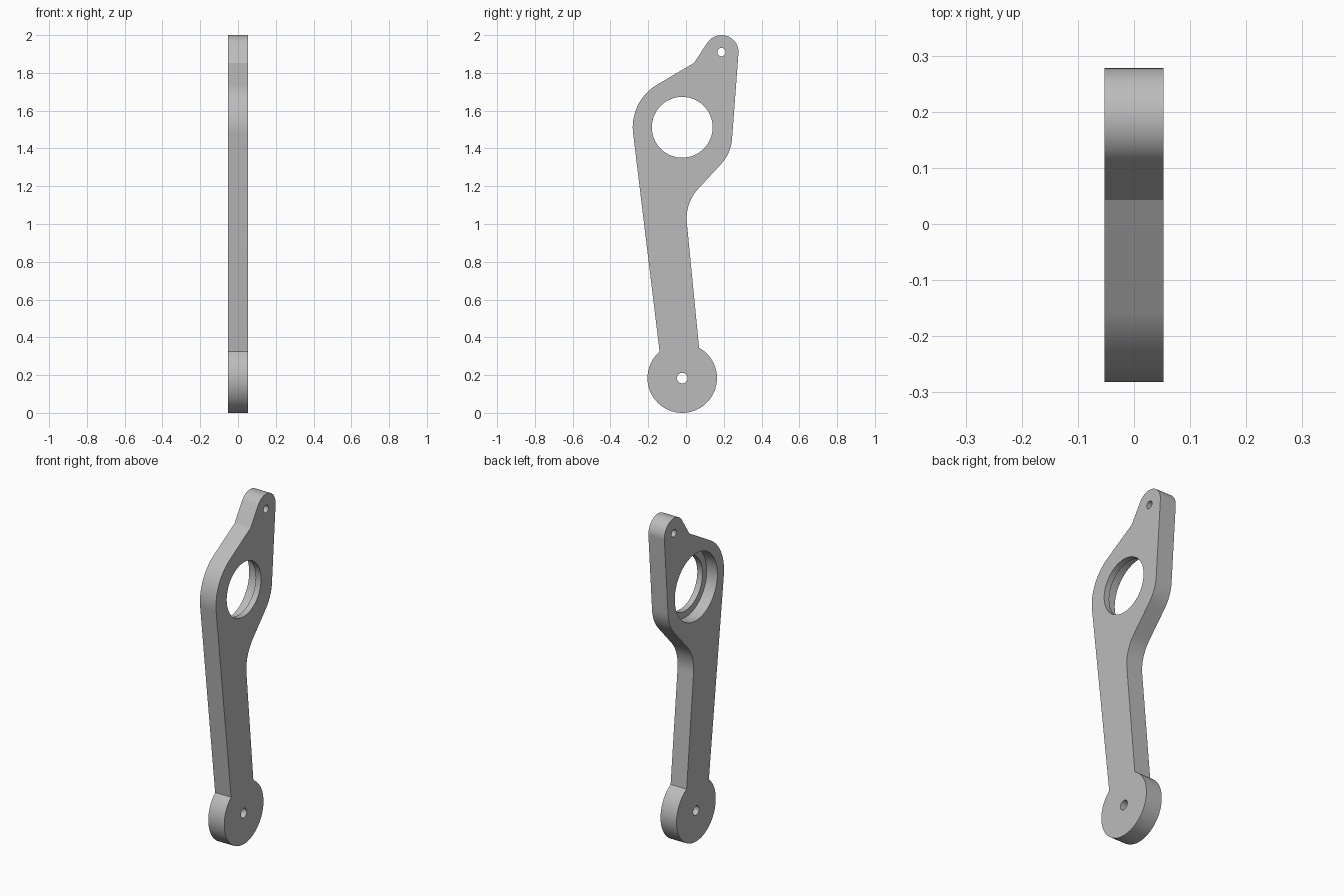
import bpy, bmesh
from math import radians, cos, sin, tan
from mathutils import Vector, Matrix

cube = bpy.data.objects.get("Cube")
if cube:
    bpy.data.objects.remove(cube, do_unlink=True)

HALF = 0.0525                      # half the plate thickness
PIVOT = Vector((-0.02, 0.184))     # centres in (y, z)
HUB = Vector((-0.02, 1.512))
TIP = Vector((0.188, 1.91))

metal = bpy.data.materials.new("grey metal")
metal.use_nodes = True
GREY = (0.5, 0.5, 0.5, 1)
metal.diffuse_color = GREY
metal.node_tree.nodes["Principled BSDF"].inputs["Base Color"].default_value = GREY


def arc(centre, radius, start, end, steps=32):
    """Points along an arc, angles in degrees."""
    angles = [radians(start + (end - start) * i / steps) for i in range(steps + 1)]
    return [centre + radius * Vector((cos(a), sin(a))) for a in angles]


def fillet(before, corner, after, radius, steps=16):
    """Round one corner of the outline with a tangent arc."""
    u = (before - corner).normalized()
    v = (after - corner).normalized()
    half = u.angle(v) / 2
    centre = corner + (u + v).normalized() * radius / sin(half)
    p = corner + u * radius / tan(half) - centre
    q = corner + v * radius / tan(half) - centre
    return [centre + p.lerp(q, i / steps).normalized() * radius for i in range(steps + 1)]


def extrude(name, points, x0, x1):
    """Closed (y, z) outline turned into a solid between two x positions."""
    bm = bmesh.new()
    face = bm.faces.new([bm.verts.new((x0, p.x, p.y)) for p in points])
    new = bmesh.ops.extrude_face_region(bm, geom=[face])["geom"]
    bmesh.ops.translate(bm, vec=(x1 - x0, 0, 0),
                        verts=[g for g in new if isinstance(g, bmesh.types.BMVert)])
    bmesh.ops.recalc_face_normals(bm, faces=bm.faces)
    mesh = bpy.data.meshes.new(name)
    bm.to_mesh(mesh)
    bm.free()
    obj = bpy.data.objects.new(name, mesh)
    bpy.context.collection.objects.link(obj)
    return obj


# Outline of the arm, clockwise from the pivot disc
shoulder = Vector((0.238, 1.374))
waist = Vector((-0.006, 1.11))
arm_root = Vector((0.071, 0.345))
tip_arc = arc(TIP, 0.09, 147.5, -4.5)
outline = arc(PIVOT, 0.184, 61, -229.4, 64)
outline += arc(HUB, 0.262, 186.8, 121.8)
outline.append(Vector((0.043, 1.853)))
outline += tip_arc
outline += fillet(tip_arc[-1], shoulder, waist, 0.22)
outline += fillet(shoulder, waist, arm_root, 0.23)
arm = extrude("lever_arm", outline, -HALF, HALF)
arm.data.materials.append(metal)

# Pivot hole, tip hole, main bore and the wider bearing seat on the -x side
holes = [("pivot_hole", PIVOT, 0.028, -0.1, 0.1),
         ("tip_hole", TIP, 0.022, -0.1, 0.1),
         ("main_bore", HUB, 0.161, -0.1, 0.1),
         ("bearing_seat", HUB, 0.2, -0.1, 0.018)]
bpy.context.view_layer.objects.active = arm
arm.select_set(True)
for name, centre, radius, x0, x1 in holes:
    cutter = extrude(name, arc(centre, radius, 0, 360, 64)[:-1], x0, x1)
    cutter.hide_render = True
    cut = arm.modifiers.new(name, 'BOOLEAN')
    cut.operation = 'DIFFERENCE'
    cut.solver = 'EXACT'
    cut.object = cutter
    bpy.ops.object.modifier_apply(modifier=cut.name)
    bpy.data.objects.remove(cutter, do_unlink=True)

bpy.ops.object.shade_smooth_by_angle(angle=radians(20))
